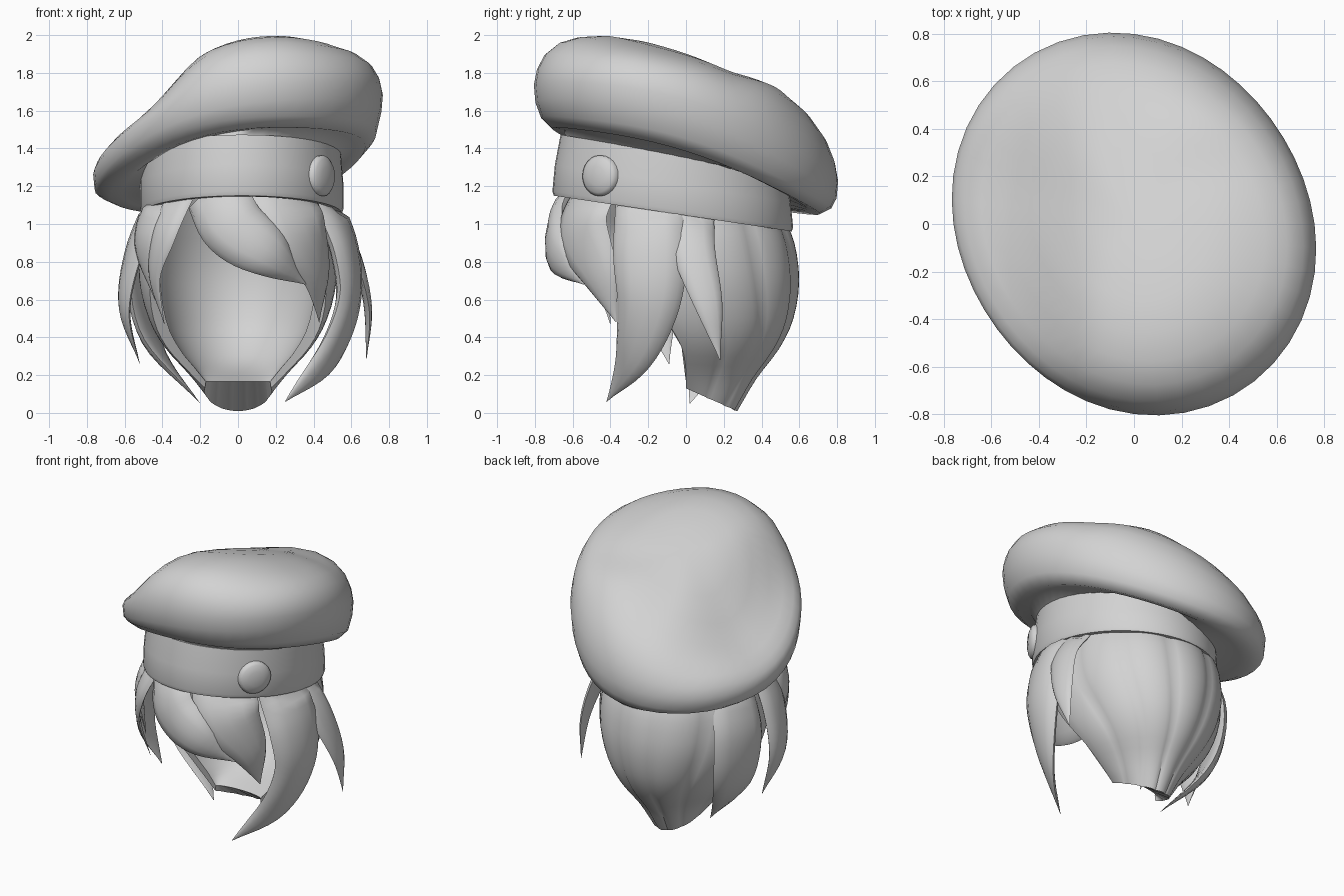
import bpy, math
from mathutils import Vector

if "Cube" in bpy.data.objects:
    bpy.data.objects.remove(bpy.data.objects["Cube"])

grey = bpy.data.materials.new("light_grey")
grey.diffuse_color = (0.65, 0.65, 0.65, 1)
grey.use_nodes = True
grey.node_tree.nodes["Principled BSDF"].inputs["Base Color"].default_value = grey.diffuse_color


def make(name, verts, faces, angle=50):
    me = bpy.data.meshes.new(name)
    me.from_pydata(verts, [], faces)
    me.materials.append(grey)
    ob = bpy.data.objects.new(name, me)
    bpy.context.collection.objects.link(ob)
    bpy.ops.object.select_all(action='DESELECT')
    ob.select_set(True)
    bpy.context.view_layer.objects.active = ob
    bpy.ops.object.mode_set(mode='EDIT')
    bpy.ops.mesh.select_all(action='SELECT')
    bpy.ops.mesh.remove_doubles(threshold=0.0005)
    bpy.ops.mesh.normals_make_consistent(inside=False)
    bpy.ops.object.mode_set(mode='OBJECT')
    bpy.ops.object.shade_smooth_by_angle(angle=math.radians(angle))
    return ob


def loft(name, rings, closed=True, cyclic=False, angle=50):
    """Skin equal-length rings; closed joins each ring, cyclic joins last to first."""
    n, m = len(rings[0]), len(rings)
    faces = []
    for i in range(m if cyclic else m - 1):
        for j in range(n if closed else n - 1):
            a, b, k = i * n, ((i + 1) % m) * n, (j + 1) % n
            faces.append((a + j, a + k, b + k, b + j))
    if cyclic and not closed:
        faces += [tuple(i * n for i in range(m)), tuple(i * n + n - 1 for i in range(m))]
    return make(name, [v for r in rings for v in r], faces, angle)


def spline(pts, steps):
    """Catmull-Rom through tuples of any length."""
    p = [Vector(q) for q in pts]
    p = [2 * p[0] - p[1]] + p + [2 * p[-1] - p[-2]]
    out = []
    for i in range(1, len(p) - 2):
        a, b, c, d = p[i - 1:i + 3]
        for s in range(steps):
            t = s / steps
            out.append(0.5 * (2 * b + (c - a) * t + (2 * a - 5 * b + 4 * c - d) * t * t
                              + (3 * b - a - 3 * c + d) * t ** 3))
    return out + [p[-2]]


def ramp(a, b, v):
    t = min(1, max(0, (v - a) / (b - a)))
    return t * t * (3 - 2 * t)


N = 48
ANG = [2 * math.pi * i / N for i in range(N)]


def band_point(a, f, s=1.0):
    """Point on the head band; f runs from bottom (0) to top (1)."""
    x = 0.02 + 0.53 * s * math.cos(a)
    y = -0.07 + (0.63 - 0.03 * f) * s * math.sin(a)
    return (x, y, (1.045 - 0.15 * y) * (1 - f) + (1.36 - 0.17 * y) * f)


# Beret: tilted puffed disc, flattened on one side and swollen at the far corner
def tilt(x, y):
    u = 0.25 * x - 0.35 * y
    return 1.46 + u * (1 - 0.25 * (u / 0.37) ** 2)


def puff(x, y):
    return (0.02 * math.exp(-(x / 0.25) ** 2) - 0.16 * ramp(-0.15, -0.55, x) * (1 - 0.5 * ramp(0.1, 0.6, y))
            - 0.03 * ramp(0.2, 0.6, x) * ramp(0.3, -0.2, y)
            + 0.06 * ramp(0.2, 0.5, y) * ramp(-0.2, 0.3, x))


profile = [(0.99, -0.07), (1.0, 0.02), (0.98, 0.1), (0.93, 0.18), (0.84, 0.25), (0.72, 0.30),
           (0.57, 0.34), (0.4, 0.365), (0.2, 0.375), (0.0, 0.38)]
rings = [[band_point(a, 0.95 - 0.6 * ramp(0.2, 0.95, math.cos(a - math.radians(140))), 0.96) for a in ANG]]
for s, h, k in [(0.8, 0, 0.95), (0.88, 0, 1.0), (0.955, 0, 0.75)] + [(s, h, 0) for s, h in profile]:
    ring = []
    for a in ANG:
        r = s * (0.78 - 0.02 * math.cos(2 * a) - 0.05 * math.sin(2 * a))
        x, y = r * math.cos(a), r * math.sin(a)
        z = -k * (0.18 + 0.08 * x) if k else h + puff(x, y) * min(1, max(0, h / 0.28))
        ring.append((x, y, tilt(x, y) + z))
    rings.append(ring)
loft("beret", rings, angle=80)

# Head band with a little thickness
loft("head_band", [[band_point(a, f, s) for a in ANG] for f, s in
                   ((0, 0.95), (0, 1.0), (0.07, 1.015), (0.5, 1.015), (1, 0.99), (1, 0.95))],
     cyclic=True, angle=40)

# Round button on the band
nrm = Vector((0.83, -0.56, 0.03)).normalized()
side = nrm.cross(Vector((0, 0, 1))).normalized()
up = side.cross(nrm)
loft("button", [[Vector((0.43, -0.445, 1.255)) + nrm * h + (side * math.cos(a) + up * math.sin(a)) * r
                 for a in ANG[::2]] for r, h in
                ((0, -0.02), (0.108, -0.02), (0.108, 0.025), (0.09, 0.04), (0.05, 0.052), (0, 0.055))])

# Back hair: thick open shell with a solid chin-like floor, rows of (z, half width, depth, forward angle, tip drop)
outer = spline([(1.2, 0.47, 0.47, 0.5, 0), (1.05, 0.49, 0.51, 0.5, 0), (0.9, 0.52, 0.57, 0.5, 0),
                (0.7, 0.52, 0.595, 0.4, 0), (0.5, 0.47, 0.565, 0.2, 0), (0.35, 0.39, 0.49, 0.05, 0.01),
                (0.22, 0.27, 0.37, 0, 0.04), (0.13, 0.18, 0.27, 0, 0.12)], 3)
inner = spline([(0.165, 0.17, 0.04, 0, 0), (0.24, 0.23, 0.26, 0, 0), (0.34, 0.31, 0.39, 0.05, 0),
                (0.5, 0.39, 0.49, 0.2, 0), (0.8, 0.45, 0.53, 0.4, 0), (1.2, 0.43, 0.44, 0.5, 0)], 3)


def hair_row(row, flute):
    z, rx, ry, fwd, drop = row
    pts = []
    for i in range(57):
        t = i / 56
        a = -fwd + t * (math.pi + 2 * fwd)
        k = 1 + flute * (abs(math.sin(7 * math.pi * t)) ** 0.6 - 0.8)
        c = max(0, math.sin(a))
        pts.append((rx * k * math.cos(a), ry * k * math.sin(a), z - drop * c))
    return pts


loft("back_hair", [hair_row(r, 0.035) for r in outer] + [hair_row(r, 0.0) for r in inner],
     closed=False, cyclic=True, angle=40)


# Tapered hair locks: path points are (x, y, z, half width); roots tuck inside the band
def tuck(v):
    if v.z > 1.04 - 0.15 * v.y:
        q = math.hypot((v.x - 0.02) / 0.53, (v.y + 0.07) / 0.63) / 0.94
        if q > 1:
            v.x, v.y = 0.02 + (v.x - 0.02) / q, -0.07 + (v.y + 0.07) / q
    return v


def lock(name, pts, thick=0.35, back=0.4):
    path = spline(pts, 6)
    rings = []
    for i, p in enumerate(path):
        pos = Vector(p[:3])
        t = (Vector(path[min(i + 1, len(path) - 1)][:3]) - Vector(path[max(i - 1, 0)][:3])).normalized()
        out = Vector((pos.x / 0.55 ** 2, (pos.y + 0.05) / 0.63 ** 2, 0))
        out = (out - t * out.dot(t)).normalized()
        wide = t.cross(out)
        w = max(p[3], 0.002)
        ring = []
        for j in range(12):
            a = 2 * math.pi * j / 12
            s = math.sin(a)
            ring.append(tuck(pos + wide * w * math.cos(a) + out * w * thick * (s if s > 0 else back * s)))
        rings.append(ring)
    loft(name, rings, angle=60)


lock("sweeping_bang", [(-0.12, -0.56, 1.16, 0.17), (-0.02, -0.65, 0.98, 0.17), (0.17, -0.66, 0.84, 0.13),
                       (0.36, -0.54, 0.68, 0.0)], 0.5)
lock("right_bang", [(0.22, -0.48, 1.18, 0.2), (0.31, -0.54, 0.97, 0.2), (0.41, -0.46, 0.74, 0.12),
                    (0.43, -0.37, 0.48, 0.0)], 0.35)
lock("left_bang", [(-0.31, -0.46, 1.14, 0.1), (-0.39, -0.5, 0.94, 0.09), (-0.44, -0.45, 0.72, 0.05),
                   (-0.39, -0.4, 0.47, 0.0)])
lock("left_temple_lock", [(-0.41, -0.34, 1.14, 0.14), (-0.49, -0.36, 0.9, 0.11), (-0.44, -0.38, 0.6, 0.0)])
lock("right_side_lock", [(0.45, -0.2, 1.14, 0.18), (0.55, -0.19, 0.86, 0.2), (0.57, -0.2, 0.58, 0.17),
                         (0.47, -0.28, 0.3, 0.11), (0.25, -0.42, 0.06, 0.0)], 0.42, 0.6)
lock("right_back_lock", [(0.46, 0.02, 1.08, 0.13), (0.6, 0.04, 0.86, 0.115), (0.68, 0.12, 0.57, 0.075),
                         (0.68, 0.18, 0.28, 0.0)])
lock("left_side_lock", [(-0.43, -0.18, 1.12, 0.14), (-0.54, -0.18, 0.84, 0.14), (-0.59, -0.15, 0.55, 0.1),
                        (-0.52, -0.09, 0.26, 0.0)], 0.4)
lock("left_back_lock", [(-0.42, 0.1, 1.08, 0.16), (-0.51, 0.16, 0.75, 0.19), (-0.45, 0.14, 0.38, 0.15),
                        (-0.2, 0.02, 0.05, 0.0)], 0.3)
